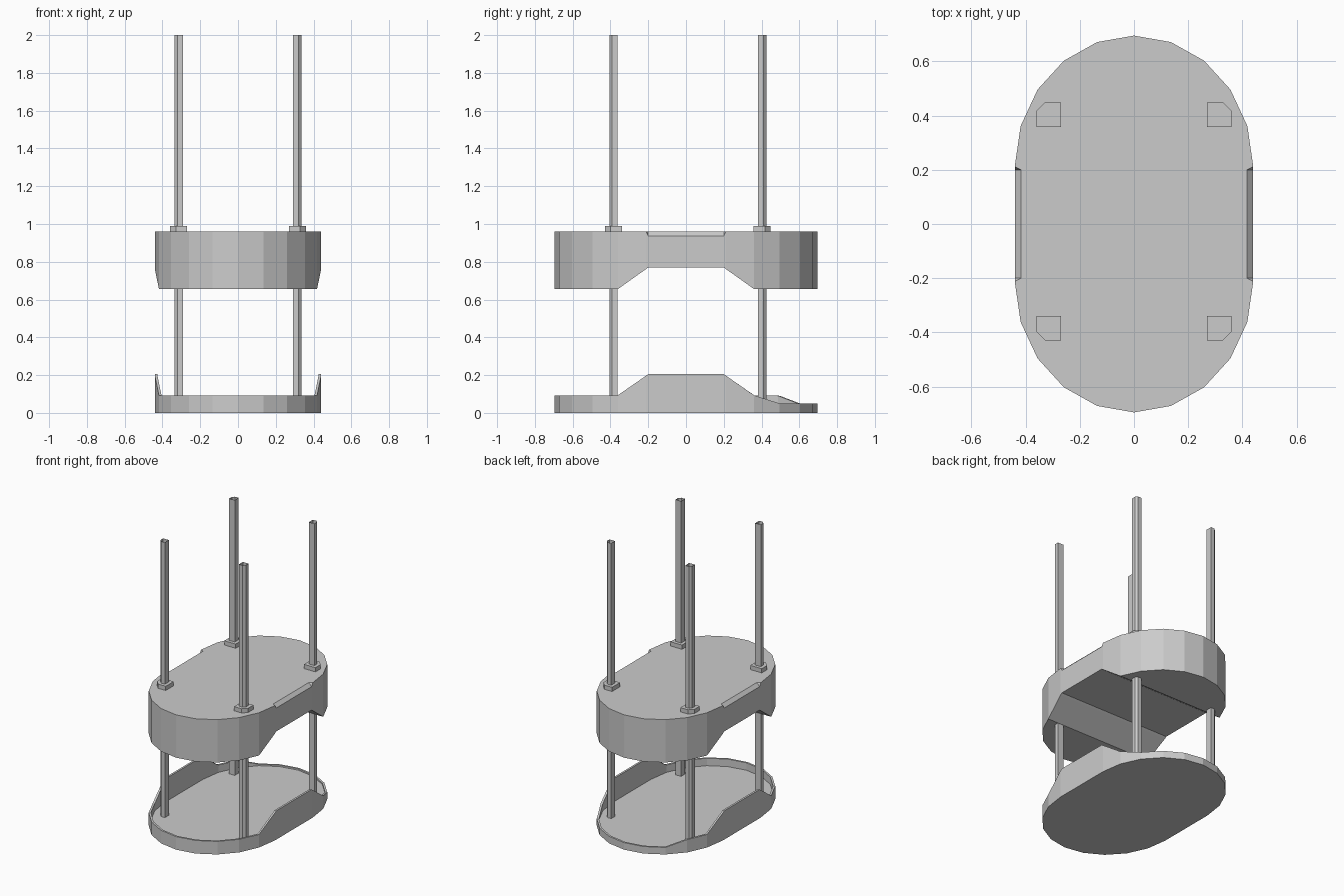
import bpy, bmesh, math

cube = bpy.data.objects.get("Cube")
if cube:
    bpy.data.objects.remove(cube)

grey = bpy.data.materials.new("light_grey")
grey.use_nodes = True
grey.diffuse_color = (0.6, 0.6, 0.6, 1)
grey.node_tree.nodes["Principled BSDF"].inputs["Base Color"].default_value = (0.6, 0.6, 0.6, 1)

HALF_WIDTH, END_Y, END_LENGTH = 0.44, 0.212, 0.483
FLAT_Y = 0.2          # half length of the raised middle
WALL = 0.014          # tray wall thickness
FLOOR_Z = 0.04


def finish(name, bm):
    bmesh.ops.remove_doubles(bm, verts=bm.verts, dist=0.0001)
    bmesh.ops.recalc_face_normals(bm, faces=bm.faces)
    mesh = bpy.data.meshes.new(name)
    bm.to_mesh(mesh)
    bm.free()
    mesh.materials.append(grey)
    obj = bpy.data.objects.new(name, mesh)
    bpy.context.collection.objects.link(obj)
    return obj


def ramp(y, points):
    """Height at y along a polyline of (y, z) points."""
    for (y0, z0), (y1, z1) in zip(points, points[1:]):
        if y <= y1:
            return z0 + (z1 - z0) * max(0, y - y0) / (y1 - y0)
    return points[-1][1]


def half_outline(inset=0.0):
    """Right half of the stretched oval, from front tip to back tip."""
    arc = [(math.cos(math.radians(a)) * (HALF_WIDTH - inset),
            END_Y + math.sin(math.radians(a)) * (END_LENGTH - inset))
           for a in range(0, 91, 18)]
    back = [(HALF_WIDTH - inset, FLAT_Y)] + arc
    return [(x, -y) for x, y in reversed(back)] + back


def oval(inset=0.0):
    half = half_outline(inset)
    return half + [(-x, y) for x, y in reversed(half[1:-1])]


def prism(name, outline, z0, z1, capped=True):
    bm = bmesh.new()
    low = [bm.verts.new((x, y, z0)) for x, y in outline]
    high = [bm.verts.new((x, y, z1)) for x, y in outline]
    for i in range(len(low)):
        j = (i + 1) % len(low)
        bm.faces.new((low[i], low[j], high[j], high[i]))
    if capped:
        bm.faces.new(low)
        bm.faces.new(high)
    return finish(name, bm)


# Tray floor and its rim, whose top edge rises at the sides and drops at the back
prism("tray_floor", oval(WALL / 2), 0, FLOOR_Z)
front_edge = [(-0.36, 0.093), (-FLAT_Y, 0.205), (FLAT_Y, 0.205), (0.36, 0.093)]
rim_right = front_edge + [(0.49, 0.05)]
rim_left = front_edge + [(0.49, 0.093), (0.6, 0.05)]

bm = bmesh.new()
rings = []
for (x, y), (ix, iy) in zip(oval(), oval(WALL)):
    z = ramp(y, rim_right if x > -0.001 else rim_left)
    rings.append([bm.verts.new(p) for p in ((x, y, 0), (x, y, z), (ix, iy, z), (ix, iy, 0))])
for a, b in zip(rings, rings[1:] + rings[:1]):
    for k in range(4):
        m = (k + 1) % 4
        bm.faces.new((a[k], b[k], b[m], a[m]))
finish("tray_rim", bm)

# Upper block: sections lofted front to back, arched below, top edges chamfered mid-side
TOP_Z, CHAMFER = 0.96, 0.023
under = [(-0.355, 0.655), (-FLAT_Y, 0.77), (FLAT_Y, 0.77), (0.355, 0.655)]
bm = bmesh.new()
sections = []
for w, y in half_outline():
    w = max(w, 0.001)
    zb = ramp(y, under)
    c = CHAMFER if abs(y) <= FLAT_Y else 0
    side = [(w, zb), (w, TOP_Z - c), (w - c, TOP_Z)]
    section = side + [(-x, z) for x, z in reversed(side)]
    sections.append([bm.verts.new((x, y, z)) for x, z in section])
for a, b in zip(sections, sections[1:]):
    for k in range(6):
        m = (k + 1) % 6
        bm.faces.new((a[k], b[k], b[m], a[m]))
bm.faces.new(sections[0])
bm.faces.new(sections[-1])
bmesh.ops.dissolve_degenerate(bm, dist=0.0001, edges=bm.edges)
finish("upper_block", bm)


# Four open posts with collars, outer corners cut off
def cut_square(cx, cy, r, sx, sy):
    k = r / 3
    corners = [(-r, -r), (r, -r), (r, k), (k, r), (-r, r)]
    return [(cx + sx * x, cy + sy * y) for x, y in corners]


for sx, side in ((1, "left"), (-1, "right")):
    for sy, end, cy in ((1, "back", 0.403), (-1, "front", -0.384)):
        cx = sx * 0.314
        prism(f"{end}_{side}_post", cut_square(cx, cy, 0.022, sx, sy), FLOOR_Z, 2, capped=False)
        prism(f"{end}_{side}_collar", cut_square(cx, cy, 0.045, sx, sy), TOP_Z - 0.01, 0.99)
